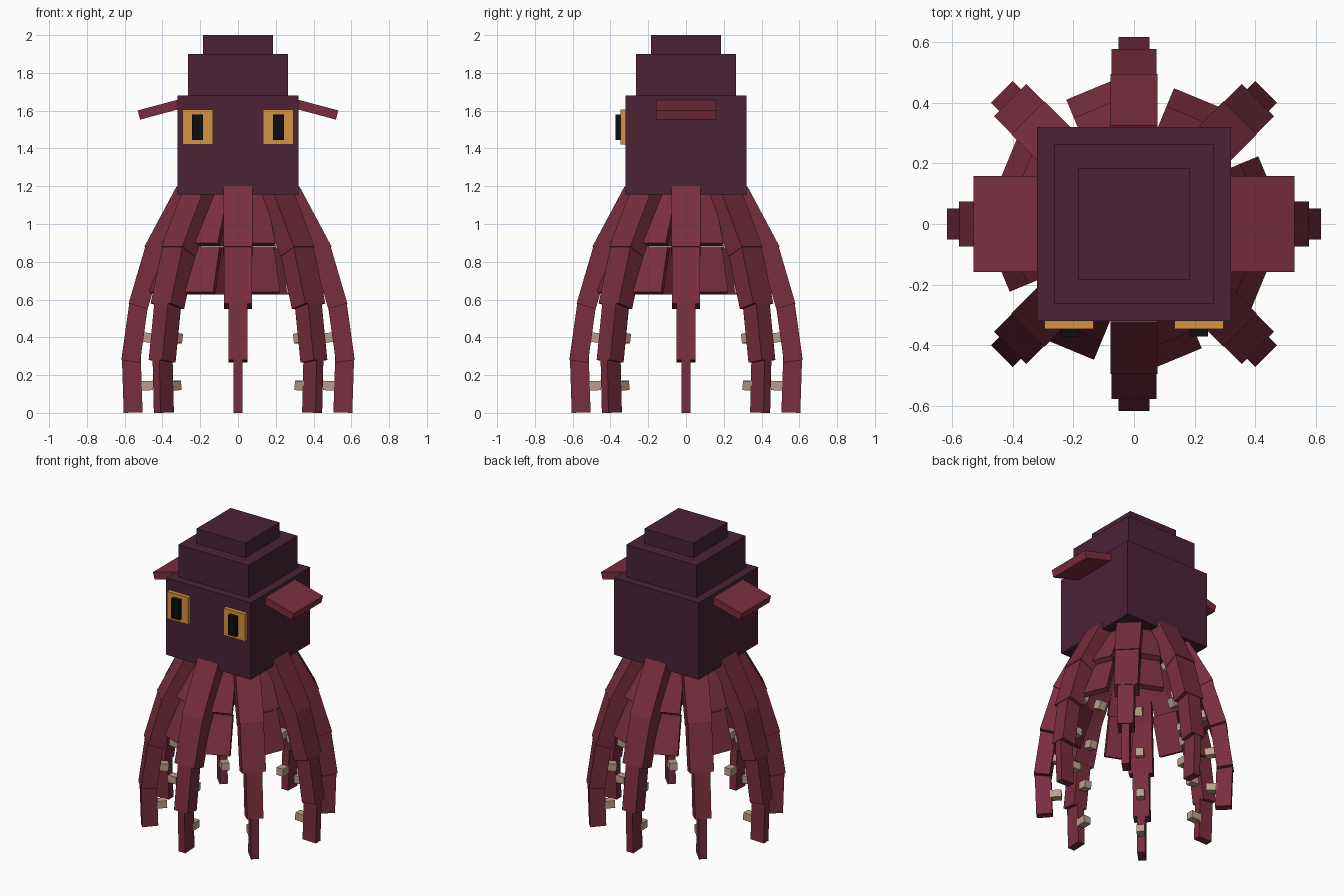
import bpy, bmesh, math
from mathutils import Matrix, Vector

if "Cube" in bpy.data.objects:
    bpy.data.objects.remove(bpy.data.objects["Cube"], do_unlink=True)


def material(name, rgb):
    m = bpy.data.materials.new(name)
    m.use_nodes = True
    m.diffuse_color = (*rgb, 1)
    bsdf = next(n for n in m.node_tree.nodes if n.type == 'BSDF_PRINCIPLED')
    bsdf.inputs["Base Color"].default_value = (*rgb, 1)
    bsdf.inputs["Roughness"].default_value = 0.8
    return m


PLUM = material("dark plum", (0.069, 0.016, 0.037))
WINE = material("wine red", (0.190, 0.027, 0.050))
AMBER = material("amber", (0.66, 0.287, 0.054))
BLACK = material("black", (0.004, 0.004, 0.005))
BEIGE = material("beige", (0.50, 0.345, 0.265))


def box(name, size, mat, matrix):
    """Box of the given size placed by a matrix."""
    bm = bmesh.new()
    bmesh.ops.create_cube(bm, size=1)
    bm.transform(matrix @ Matrix.Diagonal((*size, 1)))
    bmesh.ops.recalc_face_normals(bm, faces=bm.faces)
    me = bpy.data.meshes.new(name)
    bm.to_mesh(me)
    bm.free()
    me.materials.append(mat)
    ob = bpy.data.objects.new(name, me)
    bpy.context.collection.objects.link(ob)
    return ob


def span_box(name, lo, hi, mat):
    """Axis-aligned box between two corners."""
    lo, hi = Vector(lo), Vector(hi)
    return box(name, hi - lo, mat, Matrix.Translation((lo + hi) / 2))


def radial_box(name, angle, top, bottom, width, thick, mat, shift=0.0, inset=0.0):
    """Leaning box whose outer face runs from top to bottom, both (radius, z)."""
    out = Vector((math.cos(angle), math.sin(angle), 0))
    side = Vector((math.sin(angle), -math.cos(angle), 0))
    a, b = (out * r + Vector((0, 0, z)) for r, z in (top, bottom))
    up = (a - b).normalized()
    inward = side.cross(up).normalized()
    if inward.dot(out) > 0:
        inward = -inward
    m = Matrix((side, inward, up)).transposed().to_4x4()
    m.translation = (a + b) / 2 + inward * (inset + thick / 2) + side * shift
    return box(name, (width, thick, (a - b).length), mat, m)


# Stepped head
for name, h, z0, z1 in (("head", 0.32, 1.155, 1.68),
                        ("head_middle_step", 0.265, 1.68, 1.90),
                        ("head_top_step", 0.185, 1.90, 2.0)):
    span_box(name, (-h, -h, z0), (h, h, z1), PLUM)

# Eyes and side fins
for s, side in ((1, "left"), (-1, "right")):
    def pair(x0, x1):
        return sorted((s * x0, s * x1))
    x0, x1 = pair(0.133, 0.295)
    span_box(side + "_eye", (x0, -0.347, 1.42), (x1, -0.31, 1.605), AMBER)
    x0, x1 = pair(0.184, 0.244)
    span_box(side + "_pupil", (x0, -0.372, 1.445), (x1, -0.34, 1.58), BLACK)
    fin = Matrix.Translation((s * 0.416, 0, 1.606)) @ Matrix.Rotation(s * math.radians(15), 4, 'Y')
    box(side + "_fin", (0.225, 0.318, 0.05), WINE, fin)

# Eight jointed tentacles with a sucker on the inside of each segment
JOINTS = [(0.325, 1.20), (0.485, 0.90), (0.573, 0.60), (0.615, 0.30), (0.605, 0.0)]
WIDTHS = (0.156, 0.150, 0.102, 0.05)
THICK = (0.11, 0.105, 0.10, 0.10)
SUCKERS = (0.97, 0.70, 0.415, 0.14)
for k in range(8):
    a = k * math.pi / 4
    for i in range(4):
        (r0, z0), (r1, z1) = JOINTS[i], JOINTS[i + 1]
        low = 0.02 if i < 3 else 0.0        # small overlap at each joint
        end = (r1 + (r1 - r0) * low / 0.3, z1 - low)
        radial_box(f"tentacle_{k + 1}_segment_{i + 1}", a, (r0, z0), end,
                   WIDTHS[i], THICK[i], WINE)

        def at(z):
            return (r0 + (r1 - r0) * (z0 - z) / (z0 - z1), z)
        zc = SUCKERS[i]
        radial_box(f"tentacle_{k + 1}_sucker_{i + 1}", a, at(zc + 0.025), at(zc - 0.025),
                   0.05, 0.07, BEIGE, inset=THICK[i] - 0.01)

    # Two webbing panels in the gap beside the tentacle
    g = a + math.pi / 8
    radial_box(f"upper_web_{k + 1}", g, (0.265, 1.16), (0.40, 0.90), 0.165, 0.035, WINE, shift=0.033)
    radial_box(f"lower_web_{k + 1}", g, (0.375, 0.88), (0.465, 0.64), 0.165, 0.035, WINE, shift=0.033)
